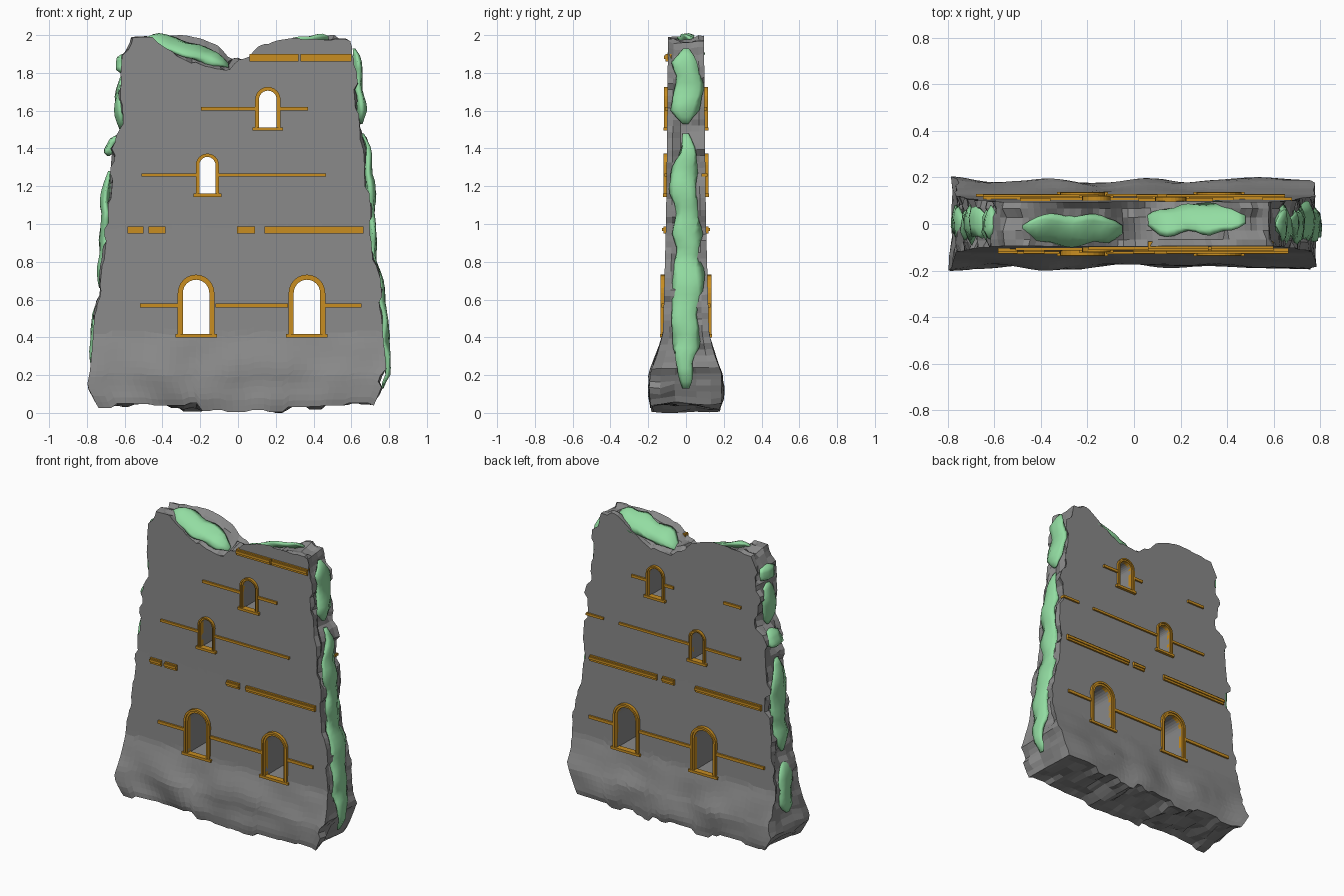
import bpy, bmesh, math, random
from mathutils import Vector, noise

random.seed(7)
if "Cube" in bpy.data.objects:
    bpy.data.objects.remove(bpy.data.objects["Cube"])


def material(name, rgb):
    m = bpy.data.materials.new(name)
    m.use_nodes = True
    m.diffuse_color = (*rgb, 1)
    m.node_tree.nodes["Principled BSDF"].inputs["Base Color"].default_value = (*rgb, 1)
    return m


STONE = material("grey stone", (0.25, 0.25, 0.25))
MOSS = material("pale green moss", (0.29, 0.72, 0.36))
GOLD = material("ochre trim", (0.58, 0.27, 0.015))


def finish(name, bm, mat):
    bmesh.ops.recalc_face_normals(bm, faces=bm.faces)
    me = bpy.data.meshes.new(name)
    bm.to_mesh(me)
    bm.free()
    me.materials.append(mat)
    ob = bpy.data.objects.new(name, me)
    bpy.context.collection.objects.link(ob)
    return ob


def prof(pts, t):
    """Piecewise linear profile."""
    if t <= pts[0][0]:
        return pts[0][1]
    for (a, p), (b, q) in zip(pts, pts[1:]):
        if t <= b:
            return p + (q - p) * (t - a) / (b - a)
    return pts[-1][1]


# Outline of the wall: edges by height, thickness by height, top by x
LEFT = [(0, -.73), (.1, -.785), (.2, -.765), (.5, -.74), (.7, -.715), (.95, -.69),
        (1.1, -.695), (1.4, -.67), (1.52, -.61), (1.7, -.615), (1.9, -.6), (2, -.55)]
RIGHT = [(0, .71), (.1, .75), (.2, .785), (.4, .77), (.7, .74), (.8, .71), (1, .695),
         (1.2, .69), (1.4, .68), (1.5, .65), (1.7, .635), (1.9, .62), (2, .59)]
HALF = [(0, .165), (.08, .18), (.2, .175), (.3, .148), (.42, .122), (.6, .117),
        (1, .106), (1.4, .101), (2, .095)]
TOP = [(-.6, 1.98), (-.45, 1.98), (-.38, 1.93), (-.18, 1.83), (-.05, 1.81), (0, 1.86),
       (.05, 1.87), (.1, 1.93), (.2, 1.975), (.3, 1.99), (.6, 1.98)]
COLS, ROWS = 45, 60


def teeth(n, amp):
    """Blocky random offsets, constant over runs of two to four steps."""
    out = []
    while len(out) <= n:
        out += [random.uniform(-amp, amp)] * random.randint(2, 4)
    return out


def wall_side(s):
    """Grid of points on the front (s=-1) or back (s=1) face."""
    tl, tr = teeth(ROWS, .022), teeth(ROWS, .022)
    tt, tb = teeth(COLS, .014), teeth(COLS, .025)
    grid = []
    for j in range(ROWS + 1):
        t = 2 * j / ROWS
        xl, xr = prof(LEFT, t) + tl[j], prof(RIGHT, t) + tr[j]
        row = []
        for i in range(COLS + 1):
            x = xl + (xr - xl) * i / COLS
            top = min(2, prof(TOP, -s * x) + tt[i])
            low = .03 + tb[i]
            z = low + (top - low) * t / 2
            rough = max(0, min(1, (.42 - z) / .2))
            n = noise.noise(Vector((x * 4, z * 5, s * 3)))
            y = s * (prof(HALF, z) + rough * (.03 * n + .02 * abs(x)))
            row.append(Vector((x, y, z)))
        grid.append(row)
    return grid


def build_wall():
    bm = bmesh.new()
    sides = []
    for s in (-1, 1):
        g = [[bm.verts.new(p) for p in row] for row in wall_side(s)]
        for a, b in zip(g, g[1:]):
            for i in range(COLS):
                bm.faces.new((a[i], a[i + 1], b[i + 1], b[i]))
        rim = g[0][:-1] + [r[-1] for r in g[:-1]] + g[-1][:0:-1] + [r[0] for r in g[:0:-1]]
        sides.append(rim)
    # Broken masonry between the two faces
    rings = [sides[0]]
    n = len(sides[0])
    for f in (.15, .35, .65, .85):
        jag = teeth(n, .018)
        ring = []
        for k, (a, b) in enumerate(zip(*sides)):
            p = a.co.lerp(b.co, f)
            out = Vector((p.x / .7, 0, (p.z - 1))).normalized()
            if abs(p.z - 1) < .75:
                out = Vector((math.copysign(1, p.x), 0, 0))
            p += out * (jag[k] - .006)
            p.z = max(0, min(2, p.z))
            ring.append(bm.verts.new(p))
        rings.append(ring)
    rings.append(sides[1])
    for a, b in zip(rings, rings[1:]):
        for k in range(n):
            m = (k + 1) % n
            bm.faces.new((a[k], a[m], b[m], b[k]))
    return finish("ruined_wall", bm, STONE)


wall = build_wall()


def arch(cx, w, z0, apex):
    """Round-headed outline, from one foot to the other."""
    arc = [(cx - w * math.cos(a), apex - w + w * math.sin(a))
           for a in (math.pi * k / 12 for k in range(13))]
    return [(cx - w, z0)] + arc + [(cx + w, z0)]


def box(name, x0, x1, y0, y1, z0, z1):
    bm = bmesh.new()
    bmesh.ops.create_cube(bm, size=1)
    for v in bm.verts:
        v.co = (x0 + (x1 - x0) * (v.co.x + .5), y0 + (y1 - y0) * (v.co.y + .5),
                z0 + (z1 - z0) * (v.co.z + .5))
    return finish(name, bm, GOLD)


def cut_window(cx, w, z0, apex):
    bm = bmesh.new()
    f = bm.faces.new([bm.verts.new((x, -.4, z)) for x, z in arch(cx, w, z0, apex)])
    ext = bmesh.ops.extrude_face_region(bm, geom=[f])["geom"]
    for v in ext:
        if isinstance(v, bmesh.types.BMVert):
            v.co.y = .4
    cutter = finish("window_cutter", bm, STONE)
    cutter.hide_render = True
    mod = wall.modifiers.new("window", "BOOLEAN")
    mod.object, mod.operation, mod.solver = cutter, "DIFFERENCE", "EXACT"
    bpy.context.view_layer.objects.active = wall
    bpy.ops.object.modifier_apply(modifier=mod.name)
    bpy.data.objects.remove(cutter)


def window_frame(s, cx, w, z0, apex, band):
    """Two stepped arch mouldings and a sill."""
    y = prof(HALF, (z0 + apex) / 2)
    for part, a, b, rise in (("inner", 0, .6, .010), ("outer", .5, 1, .017)):
        bm = bmesh.new()
        loops = []
        for off, depth in ((a, y - .02), (a, y + rise), (b, y + rise), (b, y - .02)):
            d = off * band
            loops.append([bm.verts.new((x, s * depth, z))
                          for x, z in arch(cx, w + d, z0, apex + d)])
        for p, q in zip(loops, loops[1:] + loops[:1]):
            for k in range(len(p) - 1):
                bm.faces.new((p[k], p[k + 1], q[k + 1], q[k]))
        for k in (0, -1):
            bm.faces.new([p[k] for p in loops])
        finish("window_frame_" + part, bm, GOLD)
    edge = w + band + .013
    box("window_sill", cx - edge, cx + edge, s * (y - .02), s * (y + .02), z0 - .013, z0 + .004)


# Windows: centre, half width, foot, apex, frame width
for cx, w, z0, apex, band in ((-.222, .07, .413, .705, .027), (.365, .07, .413, .705, .027),
                              (-.162, .043, 1.157, 1.355, .018), (.158, .047, 1.507, 1.706, .02)):
    cut_window(cx, w, z0, apex)
    for s in (-1, 1):
        window_frame(s, cx, w, z0, apex, band)


# String courses and belts: height, half height, spans on front and back
COURSES = [
    (.568, .010, [(-.52, -.32), (-.12, .265), (.46, .655)], [(-.68, -.32), (-.12, .265), (.46, .65)]),
    (.968, .019, [(-.585, -.5), (-.475, -.385), (-.005, .09), (.14, .665)],
     [(-.65, -.15), (.01, .1), (.14, .65)]),
    (1.26, .008, [(-.51, -.22), (-.1, .465)], [(-.49, -.22), (-.1, .43), (.55, .68)]),
    (1.61, .009, [(-.195, .09), (.225, .37)], [(-.49, -.36), (.02, .09), (.225, .34)]),
    (1.88, .020, [(.06, .32), (.33, .6)], []),
]
for z, h, *spans in COURSES:
    y = prof(HALF, z)
    for s, side in zip((-1, 1), spans):
        for a, b in side:
            box("string_course", a, b, s * (y - .02), s * (y + .012), z - h, z + h)
            if h > .015:
                box("belt_ridge", a, b, s * (y - .02), s * (y + .019), z - h * .3, z + h * .6)


def moss(name, path, wide, thick):
    """Lumpy ribbon with an oval section that tapers at both ends."""
    bm = bmesh.new()
    rings = []
    for k, p in enumerate(path):
        f = k / (len(path) - 1)
        taper = .25 + .75 * min(1, math.sin(math.pi * f) * 2)
        n = noise.noise(p * 6)
        ring = []
        for c in range(10):
            a = math.tau * c / 10
            lump = 1 + .5 * noise.noise(p * 9 + Vector((0, c, 0)))
            ring.append(bm.verts.new(p + wide * (taper * (math.cos(a) * lump + .3 * n))
                                     + thick * (taper * math.sin(a) * lump)))
        rings.append(ring)
    for p, q in zip(rings, rings[1:]):
        for c in range(10):
            bm.faces.new((p[c], p[c - 1], q[c - 1], q[c]))
    bm.faces.new(rings[0])
    bm.faces.new(rings[-1])
    for f in bm.faces:
        f.smooth = True
    finish(name, bm, MOSS)


# Moss down the two broken edges
for edge, spans in ((RIGHT, [(.13, 1.48), (1.53, 1.93)]),
                    (LEFT, [(.25, .6), (.66, 1.28), (1.36, 1.47), (1.5, 1.78), (1.8, 1.9)])):
    for a, b in spans:
        n = max(6, int((b - a) / .035))
        path = []
        for k in range(n + 1):
            z = a + (b - a) * k / n
            x = prof(edge, z)
            path.append(Vector((x + math.copysign(.012 * math.sin(z * 14 + 1), x), 0, z)))
        moss("edge_moss", path, Vector((0, .07, 0)), Vector((.026, 0, 0)))

# Moss in the broken top, once to the front and once to the back
for s in (-1, 1):
    path = []
    for k in range(15):
        x = -.48 + .43 * k / 14
        z = (prof(TOP, x) + prof(TOP, -x)) / 2
        path.append(Vector((-s * x, s * .02, z)))
    moss("top_moss", path, Vector((0, .06, -s * .04)), Vector((0, s * .014, .02)))
